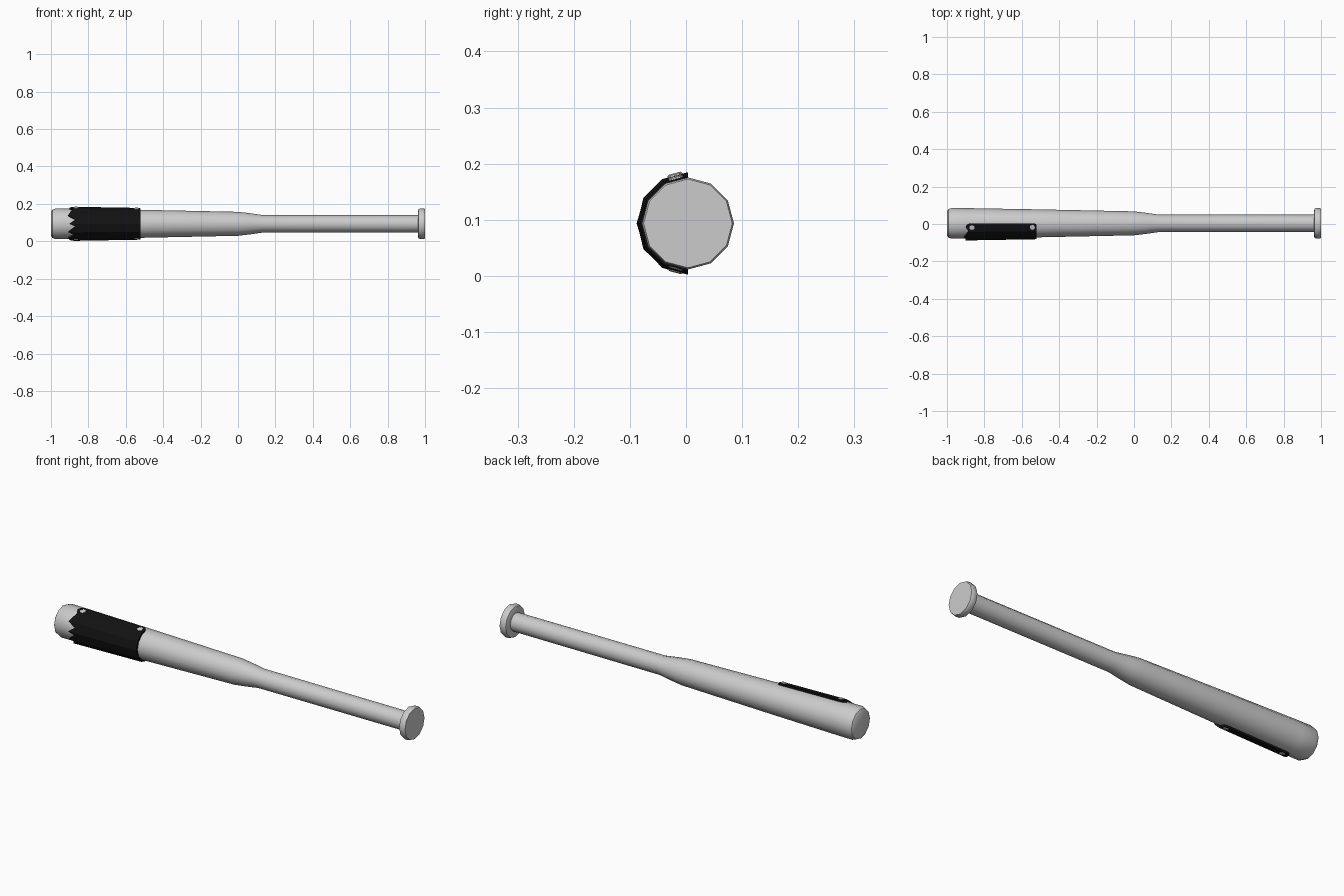
import bpy, bmesh
from math import sin, cos, pi, radians
from mathutils import Vector, Matrix

if "Cube" in bpy.data.objects:
    bpy.data.objects.remove(bpy.data.objects["Cube"])

CY, CZ = 0.0035, 0.0935      # bat axis
SIDES = 12


def finish(name, bm, angle=35, color=None):
    bmesh.ops.recalc_face_normals(bm, faces=bm.faces)
    me = bpy.data.meshes.new(name)
    bm.to_mesh(me)
    bm.free()
    ob = bpy.data.objects.new(name, me)
    bpy.context.collection.objects.link(ob)
    bpy.ops.object.select_all(action='DESELECT')
    ob.select_set(True)
    bpy.context.view_layer.objects.active = ob
    bpy.ops.object.shade_smooth_by_angle(angle=radians(angle))
    if color:
        mat = bpy.data.materials.new(name + "_paint")
        mat.diffuse_color = color
        mat.use_nodes = True
        mat.node_tree.nodes["Principled BSDF"].inputs["Base Color"].default_value = mat.diffuse_color
        me.materials.append(mat)
    return ob


def skin(bm, rings):
    # Bridge closed rings of points and cap both ends
    rows = [[bm.verts.new(p) for p in ring] for ring in rings]
    for a, b in zip(rows, rows[1:]):
        for i in range(len(a)):
            j = (i + 1) % len(a)
            bm.faces.new((a[i], a[j], b[j], b[i]))
    bm.faces.new(rows[0])
    bm.faces.new(rows[-1])


def axis_point(x, r, deg):
    # 0 degrees is +y, 90 is up, 180 is the front
    return Vector((x, CY + r * cos(radians(deg)), CZ + r * sin(radians(deg))))


def lathe(name, profile):
    bm = bmesh.new()
    skin(bm, [[axis_point(x, r, 360 * i / SIDES) for i in range(SIDES)]
              for x, r in profile])
    return finish(name, bm)


# Bat body: rounded end, tapering barrel, neck and grip
lathe("bat_body", [(-1, 0.064), (-0.993, 0.075), (-0.975, 0.082), (-0.9, 0.0815),
                   (-0.5, 0.0745), (0, 0.064), (0.06, 0.057), (0.13, 0.047), (0.97, 0.046)])

# Knob at the end of the grip
lathe("knob", [(0.962, 0.068), (0.966, 0.078), (0.974, 0.082),
               (0.992, 0.082), (1.0, 0.079)])


# Wrapped metal plate with a jagged left edge and clipped corners
def barrel_r(x):
    return 0.0815 - 0.0175 * (x + 0.9)


def on_polygon(x, extra, deg):
    off = (deg % 30) - 15
    r = (barrel_r(x) + extra) * cos(radians(15)) / cos(radians(off))
    return axis_point(x, r, deg)


edge = [(90, -0.875, -0.535), (94, -0.89, -0.523), (102, -0.9, -0.52), (120, -0.885, -0.52),
        (150, -0.908, -0.52), (165, -0.87, -0.52), (180, -0.902, -0.52), (190, -0.87, -0.52),
        (210, -0.905, -0.52), (225, -0.872, -0.52), (240, -0.905, -0.52),
        (258, -0.9, -0.52), (266, -0.89, -0.523), (270, -0.875, -0.535)]
bm = bmesh.new()
skin(bm, [[on_polygon(x0, -0.001, d), on_polygon(x1, -0.001, d),
           on_polygon(x1, 0.01, d), on_polygon(x0, 0.01, d)] for d, x0, x1 in edge])
finish("wrap_plate", bm, 20, (0.006, 0.006, 0.006, 1))

# Bolts along the upper and lower plate edges
for side, deg, lift in (("upper", 105, 0.0125), ("lower", 255, 0.0105)):
    for end, x in (("outer", -0.866), ("inner", -0.543)):
        bm = bmesh.new()
        normal = Vector((0, cos(radians(deg)), sin(radians(deg))))
        rot = normal.to_track_quat('Z', 'Y').to_matrix().to_4x4()
        base = (barrel_r(x)) * cos(radians(15))
        pos = Vector((x, CY, CZ)) + normal * base
        skin(bm, [[pos + rot @ Vector((r * cos(i * pi / 5), r * sin(i * pi / 5), h))
                   for i in range(10)]
                  for r, h in ((0.014, 0.003), (0.014, lift), (0.011, lift + 0.002))])
        finish(f"bolt_{side}_{end}", bm)
